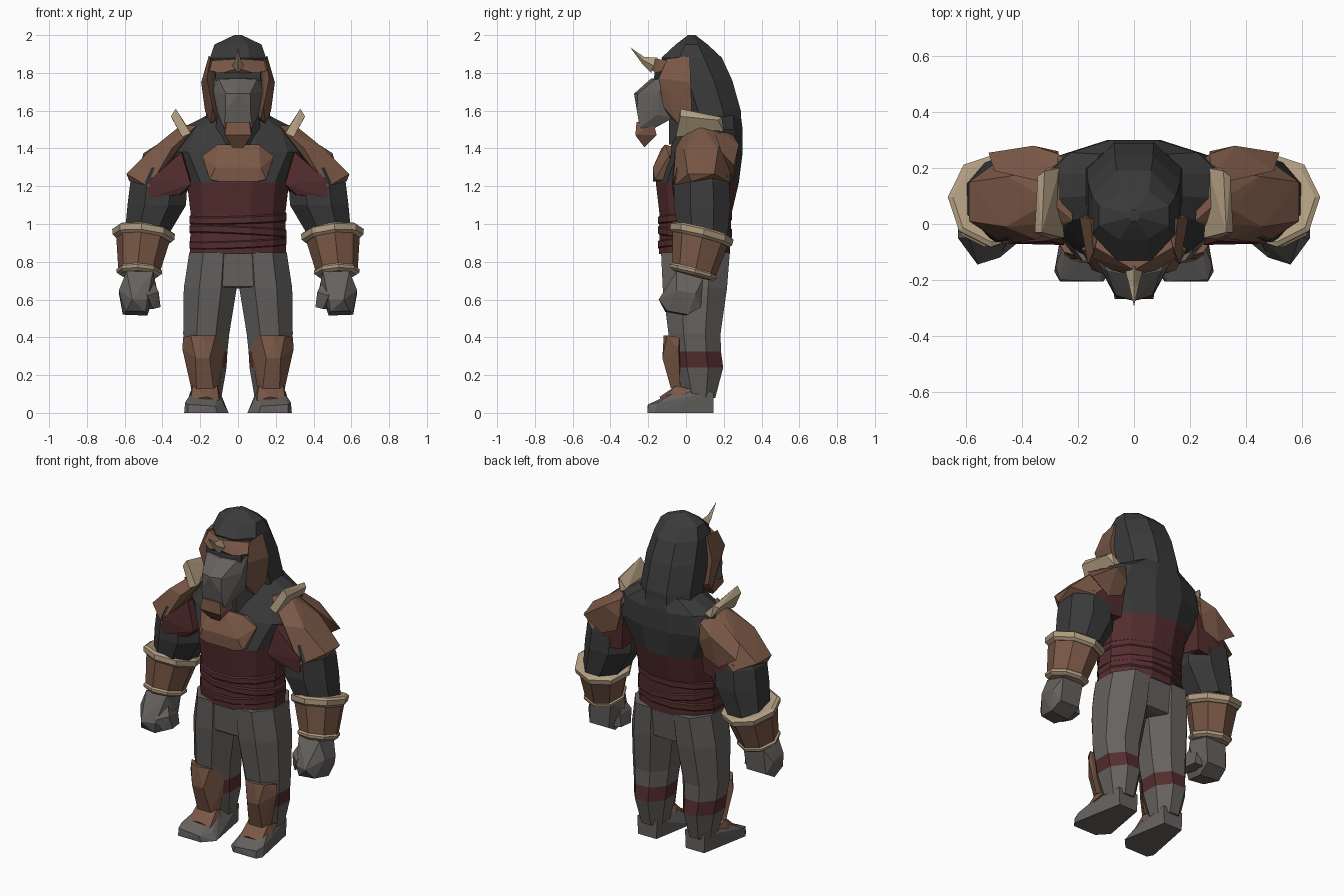
import bpy, bmesh, math


def material(name, rgb):
    m = bpy.data.materials.new(name)
    m.diffuse_color = (*rgb, 1)
    return m


DARK = material("charcoal cloth", (0.042, 0.042, 0.042))
RED = material("dark red cloth", (0.088, 0.026, 0.027))
BROWN = material("brown leather", (0.195, 0.098, 0.062))
TAN = material("tan bone", (0.45, 0.345, 0.225))
GREY = material("grey cloth", (0.13, 0.121, 0.114))


def finish(name, bm, mats, pair, rule=None):
    bmesh.ops.recalc_face_normals(bm, faces=bm.faces)
    if rule:
        for f in bm.faces:
            f.material_index = rule(f.calc_center_median())
    me = bpy.data.meshes.new(name)
    bm.to_mesh(me)
    bm.free()
    for m in mats:
        me.materials.append(m)
    ob = bpy.data.objects.new(name, me)
    bpy.context.collection.objects.link(ob)
    if pair:
        mod = ob.modifiers.new("mirror", 'MIRROR')
        mod.use_mirror_merge = False
    return ob


def loft(name, rings, mats, pair=False, n=8, tx=0, ty=0, rot=0, rule=None):
    """Stack of faceted rings (x, y, z, half width, half depth), optionally tilted."""
    bm = bmesh.new()
    k = 1 / math.cos(math.pi / n)
    loops = []
    for x, y, z, rx, ry in rings:
        loop = []
        for i in range(n):
            a = 2 * math.pi * (i + 0.5) / n + rot
            dx, dy = rx * k * math.cos(a), ry * k * math.sin(a)
            loop.append(bm.verts.new((x + dx, y + dy, z + tx * dx + ty * dy)))
        loops.append(loop)
    for a, b in zip(loops, loops[1:]):
        for i in range(n):
            j = (i + 1) % n
            bm.faces.new((a[i], a[j], b[j], b[i]))
    bm.faces.new(loops[0])
    bm.faces.new(loops[-1])
    return finish(name, bm, mats, pair, rule)


def hull(name, pts, mat, pair=False):
    """Faceted convex solid; either a mirrored pair or symmetric about x = 0."""
    bm = bmesh.new()
    pts = {tuple(p) for p in pts}
    if not pair:
        pts |= {(-x, y, z) for x, y, z in pts}
    for p in sorted(pts):
        bm.verts.new(p)
    res = bmesh.ops.convex_hull(bm, input=bm.verts)
    bmesh.ops.delete(bm, geom=list({g for g in res["geom_interior"] if isinstance(g, bmesh.types.BMVert)}),
                     context='VERTS')
    bmesh.ops.dissolve_limit(bm, angle_limit=0.05, verts=bm.verts, edges=bm.edges)
    return finish(name, bm, [mat], pair)


# Torso: red tunic below, charcoal mantle above
loft("torso", [(0, .045, .84, .255, .187), (0, .05, 1.05, .25, .19), (0, .06, 1.22, .27, .22),
               (0, .10, 1.38, .36, .20), (0, .135, 1.50, .31, .165), (0, .14, 1.575, .165, .15)],
     [RED, DARK], n=12, rule=lambda c: int(c.z > 1.22))
for i, (z, tx, ty) in enumerate([(.90, .04, .05), (.96, -.05, -.04), (1.03, .03, .05)]):
    loft(f"waist_wrap_{i + 1}", [(0, .048, z - .022, .252, .188), (0, .048, z - .015, .257, .196),
                                 (0, .048, z + .015, .257, .196), (0, .048, z + .022, .252, .188)],
         [RED], n=12, tx=tx, ty=ty)
hull("collar_plate", [(.19, -.09, 1.36), (.11, -.11, 1.42), (0, -.13, 1.40), (.15, -.165, 1.235),
                      (.12, -.175, 1.30), (.10, -.175, 1.225), (.12, -.04, 1.40), (.15, -.06, 1.23)], BROWN)

# Head: hood, neck, mask, brow, chin, cheek plates and horn
loft("hood", [(0, .14, 1.48, .18, .155), (0, .13, 1.60, .168, .16), (0, .08, 1.76, .165, .165),
              (0, .03, 1.88, .148, .16), (0, .03, 1.95, .125, .085), (0, .03, 2.0, .02, .02)],
     [DARK])
loft("neck", [(0, .04, 1.42, .12, .13), (0, .03, 1.65, .11, .12)], [DARK])
hull("face_mask", [(.125, -.08, 1.775), (.13, -.14, 1.70), (.10, -.165, 1.765), (0, -.185, 1.77),
                   (.065, -.255, 1.69), (0, -.275, 1.69), (.075, -.245, 1.51), (.065, -.26, 1.60),
                   (.10, -.07, 1.56), (.11, -.15, 1.58), (.07, -.18, 1.50)], GREY)
hull("chin_guard", [(.08, -.17, 1.53), (.06, -.262, 1.54), (.07, -.268, 1.47), (.03, -.22, 1.405),
                    (.07, -.155, 1.47)], BROWN)
hull("brow_guard", [(.145, -.08, 1.865), (.15, -.12, 1.81), (0, -.165, 1.875), (0, -.185, 1.825),
                    (.08, -.165, 1.80), (.1, 0, 1.85)], BROWN)
hull("visor_shadow", [(.12, -.14, 1.805), (0, -.165, 1.82), (.12, -.14, 1.76), (0, -.17, 1.76),
                      (.1, -.03, 1.78)], DARK)
hull("cheek_plate", [(.145, -.10, 1.875), (.155, .02, 1.89), (.195, .025, 1.75), (.165, -.145, 1.77),
                     (.175, .03, 1.60), (.135, -.12, 1.62), (.145, -.04, 1.53), (.12, -.08, 1.56),
                     (.11, .02, 1.86), (.10, .02, 1.56)], BROWN, True)
mid = [(.016, -.225, 1.865), (0, -.23, 1.845), (0, -.222, 1.885)]
hull("horn_base", [(.032, -.165, 1.835), (0, -.15, 1.88), (0, -.185, 1.80)] + mid, TAN)
hull("horn_tip", mid + [(0, -.295, 1.935)], TAN)

# Shoulders: red sleeve, layered leather pad, bone ridge
hull("sleeve", [(.30, -.06, 1.38), (.25, -.075, 1.21), (.31, -.06, 1.155), (.47, -.065, 1.14),
                (.47, -.07, 1.23), (.26, .24, 1.38), (.28, .225, 1.15), (.48, .225, 1.13),
                (.48, .22, 1.25)], RED, True)
hull("shoulder_pad", [(.22, .01, 1.52), (.23, .22, 1.515), (.35, -.055, 1.40), (.27, .25, 1.42),
                      (.47, -.07, 1.195), (.48, .23, 1.22), (.46, -.01, 1.395), (.45, .17, 1.395),
                      (.59, .01, 1.265), (.59, .15, 1.265), (.575, .03, 1.225), (.30, .08, 1.525),
                      (.38, .08, 1.46)], BROWN, True)
hull("shoulder_pad_rear_layer", [(.27, .25, 1.47), (.36, .28, 1.42), (.52, .255, 1.31), (.50, .19, 1.375),
                                 (.28, .14, 1.515), (.40, .255, 1.23), (.27, .26, 1.36), (.30, .25, 1.27)],
     BROWN, True)
hull("shoulder_ridge", [(.25, -.05, 1.48), (.295, -.055, 1.46), (.33, -.03, 1.61), (.355, -.03, 1.57),
                        (.265, .20, 1.51), (.31, .20, 1.49), (.32, .19, 1.565), (.345, .17, 1.55)], TAN, True)

# Arms: upper arm, bracer with bone cuffs, fist
loft("upper_arm", [(.40, .08, 1.30, .12, .13), (.42, .083, 1.22, .15, .145), (.43, .085, 1.10, .155, .15),
                   (.485, .09, .94, .115, .13)], [DARK], True)
yaw = -.32
loft("bracer", [(.50, .08, .94, .135, .14), (.525, .04, .74, .10, .105)], [BROWN], True, tx=.08, ty=-.22, rot=yaw)
loft("upper_cuff", [(.50, .085, .972, .137, .138), (.50, .085, .96, .154, .155), (.50, .08, .93, .151, .152),
                    (.50, .08, .915, .135, .137)], [TAN], True, tx=.1, ty=-.25, rot=yaw)
loft("lower_cuff", [(.523, .04, .765, .102, .106), (.523, .04, .755, .113, .115), (.523, .038, .74, .111, .113),
                    (.523, .036, .727, .095, .097)], [TAN], True, tx=.05, ty=-.25, rot=yaw)
hull("fist", [(.45, -.05, .75), (.59, -.05, .75), (.45, .09, .71), (.59, .09, .71), (.63, -.05, .65),
              (.63, .05, .63), (.48, -.12, .60), (.56, -.145, .60), (.49, -.11, .535), (.59, -.10, .54),
              (.48, .00, .515), (.61, .01, .52), (.47, .08, .56), (.60, .08, .56), (.43, -.02, .66)], GREY, True)
hull("fingers", [(.42, -.07, .64), (.41, -.05, .56), (.45, -.09, .55), (.48, -.12, .62), (.42, .03, .56),
                 (.43, .03, .63), (.49, .04, .55), (.45, -.04, .70), (.50, -.08, .68)], GREY, True)

# Legs: trousers with a red calf band, shin guards and boots
hull("trouser_seat", [(.13, -.128, .85), (.10, -.115, .67), (0, -.10, .658), (.13, .228, .85),
                      (.10, .205, .67), (0, .17, .658)], GREY)
loft("trouser_leg", [(.13, .05, .85, .128, .182), (.147, .047, .66, .14, .17), (.168, .045, .42, .122, .138),
                     (.168, .053, .325, .112, .132), (.166, .062, .24, .105, .135), (.163, .07, .08, .075, .085)],
     [GREY, RED], True, rule=lambda c: int(.25 < c.z < .32))
hull("shin_guard", [(.12, -.10, .41), (.25, -.10, .41), (.29, -.035, .40), (.295, -.04, .34), (.075, -.03, .31),
                    (.08, -.04, .38), (.15, -.125, .29), (.225, -.125, .29), (.13, -.08, .13), (.22, -.08, .13),
                    (.25, -.03, .14), (.10, -.03, .14), (.19, -.118, .41)], BROWN, True)
hull("boot", [(.11, -.205, 0), (.265, -.205, 0), (.12, -.205, .035), (.265, -.20, .045), (.285, -.17, .0),
              (.28, -.15, .055), (.05, -.14, 0), (.08, -.13, .045), (.10, .145, 0), (.225, .145, 0),
              (.095, .145, .11), (.23, .145, .11), (.11, -.03, .125), (.235, -.03, .125)], GREY, True)
hull("instep_guard", [(.10, -.13, .065), (.25, -.13, .07), (.09, -.03, .09), (.26, -.03, .09),
                      (.11, -.05, .145), (.24, -.05, .145), (.12, .04, .12), (.245, .04, .12),
                      (.17, -.14, .085)], BROWN, True)
